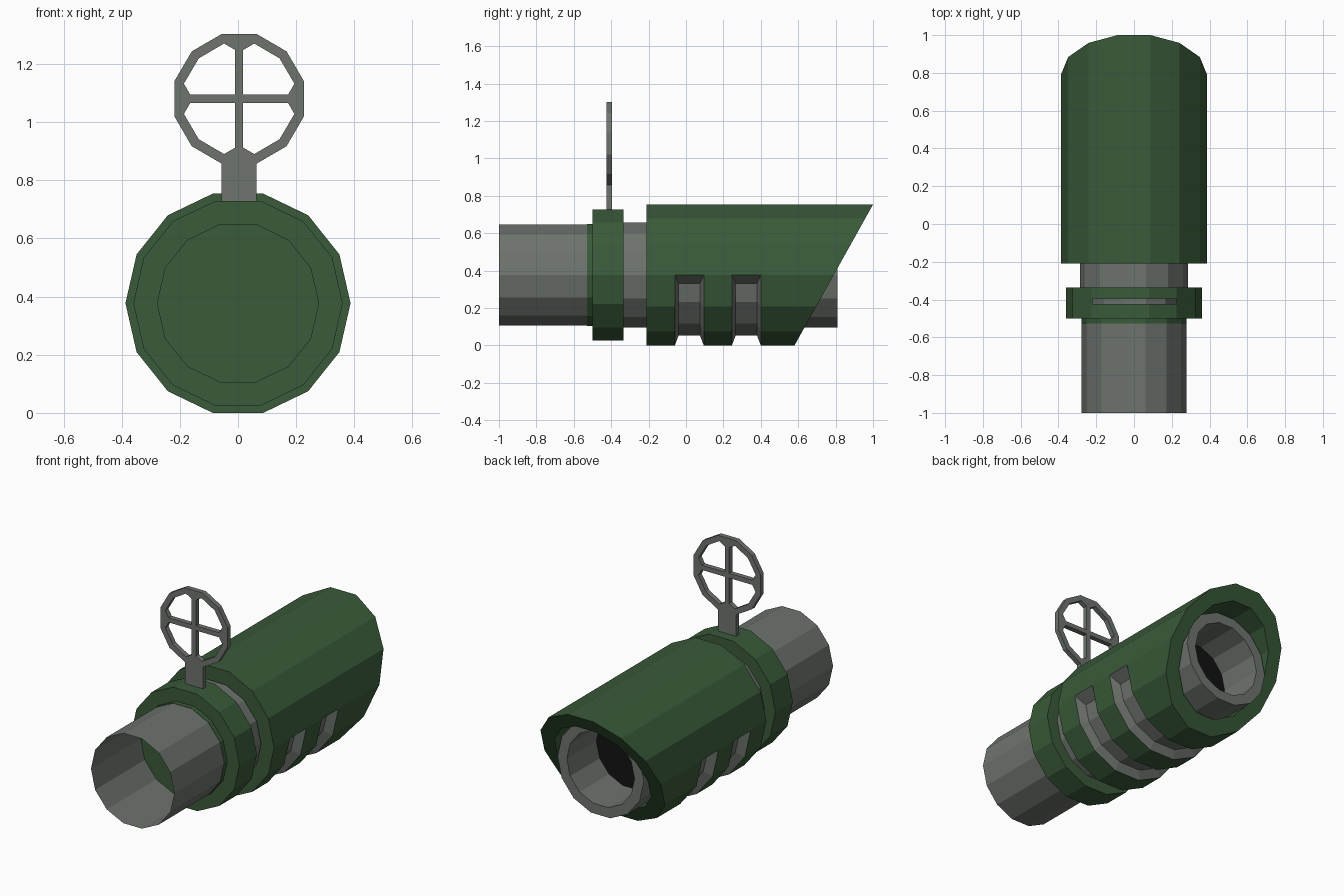
import bpy, bmesh, math

if "Cube" in bpy.data.objects:
    bpy.data.objects.remove(bpy.data.objects["Cube"])

CZ = 0.377      # height of the barrel axis
N = 14          # sides of every round part


def material(name, col):
    m = bpy.data.materials.new(name)
    m.diffuse_color = (*col, 1)
    m.use_nodes = True
    m.node_tree.nodes["Principled BSDF"].inputs["Base Color"].default_value = m.diffuse_color
    return m


green = material("dark green", (0.042, 0.103, 0.042))
grey = material("metal grey", (0.155, 0.173, 0.155))
black = material("black", (0.006, 0.006, 0.006))


def finish(bm, name, mats):
    bmesh.ops.remove_doubles(bm, verts=bm.verts, dist=1e-4)
    bmesh.ops.recalc_face_normals(bm, faces=bm.faces)
    me = bpy.data.meshes.new(name)
    bm.to_mesh(me)
    bm.free()
    for m in mats:
        me.materials.append(m)
    ob = bpy.data.objects.new(name, me)
    bpy.context.collection.objects.link(ob)
    return ob


def polar(r, k):
    a = -2 * math.pi * k / N
    return r * math.cos(a), CZ + r * math.sin(a)


def slant(z):
    return 0.79 + 0.557 * (z - CZ)


def revolve(bm, profile, skip=None, closed=False):
    """Lathe (radius, y) points round the axis; y None means the slanted cut."""
    rings = []
    for r, y in profile:
        ring = []
        for k in range(N):
            x, z = polar(r, k)
            ring.append(bm.verts.new((x, slant(z) if y is None else y, z)))
        rings.append(ring)
    for i in range(len(rings) - (0 if closed else 1)):
        a, b = rings[i], rings[(i + 1) % len(rings)]
        for k in range(N):
            if not (skip and skip(i, k)):
                bm.faces.new((a[k], a[(k + 1) % N], b[(k + 1) % N], b[k]))


def lathe(name, profile, mat):
    bm = bmesh.new()
    revolve(bm, profile)
    return finish(bm, name, [mat])


# front pipe, collar, inner barrel, dark plug
lathe("front_pipe", [(0.277, -1), (0.277, -0.525)], grey)
lathe("collar", [(0, -0.528), (0.279, -0.528), (0.279, -0.5), (0.36, -0.5),
                 (0.36, -0.335), (0.28, -0.335)], green)
lathe("inner_barrel", [(0.287, -0.335), (0.287, 0.81), (0.225, 0.81), (0.225, 0.52)], grey)
lathe("barrel_plug", [(0, 0.5), (0.226, 0.5), (0.226, 0.53), (0, 0.53)], black)

# shroud with slanted mouth and two grooves round the lower half
R = 0.387
bm = bmesh.new()
grooves = {1: (-0.06, 0.095), 3: (0.245, 0.4)}
revolve(bm, [(R, -0.21), (R, -0.06), (R, 0.095), (R, 0.245), (R, 0.4),
             (R, None), (0.3, None), (0.3, -0.21)],
        skip=lambda i, k: i in grooves and k < N // 2, closed=True)
half = N // 2
for y0, y1 in grooves.values():
    rows = []
    for k in range(half + 1):
        ox, oz = polar(R, k)
        ix, iz = polar(0.333, k)
        if k in (0, half):              # sloped groove ends
            iz -= 0.045
            ix *= 0.97
        rows.append([bm.verts.new(p) for p in (
            (ox, y0, oz), (ix, y0 + 0.02, iz), (ix, y1 - 0.02, iz), (ox, y1, oz))])
    faces = [bm.faces.new((a[j], b[j], b[j + 1], a[j + 1]))
             for a, b in zip(rows, rows[1:]) for j in range(3)]
    faces += [bm.faces.new(rows[0]), bm.faces.new(rows[-1])]
    for f in faces:
        f.material_index = 1
finish(bm, "shroud", [green, grey])

# ring sight with cross bars and stem, one quarter mirrored four ways
SX, SZ, Y0, Y1 = 0.004, 1.08, -0.425, -0.395
outer = [(0.223, 0), (0.223, 0.06), (0.163, 0.163), (0.06, 0.223), (0, 0.223)]
inner = [(0.168, 0.014), (0.19, 0.052), (0.139, 0.139), (0.052, 0.19), (0.014, 0.168)]
quads = [(outer[i], outer[i + 1], inner[i + 1], inner[i]) for i in range(4)]
quads += [((0, 0), outer[0], inner[0], (0.014, 0.014)),
          ((0, 0), (0.014, 0.014), inner[4], outer[4])]
bm = bmesh.new()
for sx in (1, -1):
    for sz in (1, -1):
        for q in quads:
            bm.faces.new([bm.verts.new((SX + sx * x, Y0, SZ + sz * z)) for x, z in q])
    stem = [(0, -0.223), (0.06, -0.223), (0.06, -0.37), (0, -0.37)]
    bm.faces.new([bm.verts.new((SX + sx * x, Y0, SZ + z)) for x, z in stem])
bmesh.ops.remove_doubles(bm, verts=bm.verts, dist=1e-4)
bmesh.ops.recalc_face_normals(bm, faces=bm.faces)
ext = bmesh.ops.extrude_face_region(bm, geom=bm.faces[:], use_keep_orig=True)
for v in ext["geom"]:
    if isinstance(v, bmesh.types.BMVert):
        v.co.y = Y1
finish(bm, "ring_sight", [grey])
